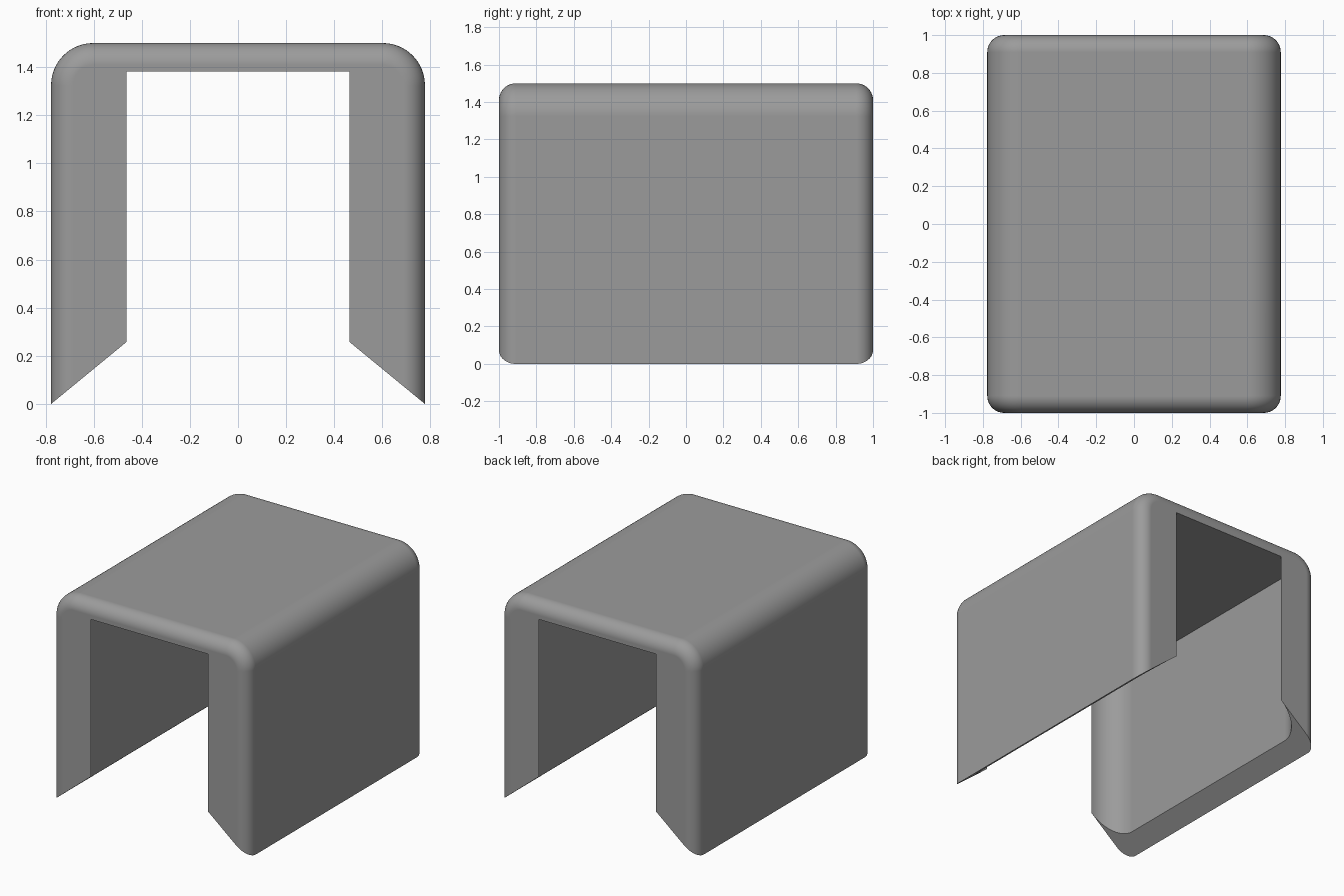
import bpy, bmesh, math

if "Cube" in bpy.data.objects:
    bpy.data.objects.remove(bpy.data.objects["Cube"], do_unlink=True)

W, L, H = 0.777, 1.0, 1.5        # half width, half length, height
TOP_R, END_R = 0.175, 0.09       # long top rounding, end rounding
OPEN_W, OPEN_H = 0.463, 1.382    # opening half width and ceiling height
IN_R = 0.195                     # rounding inside the cavity
SLOPE_Z = 0.258                  # foot height at the opening


def arc(cx, cy, r, start, end, n=16):
    """Points along an arc, angles in degrees."""
    angles = [math.radians(start + (end - start) * i / n) for i in range(n + 1)]
    return [(cx + r * math.cos(a), cy + r * math.sin(a)) for a in angles]


def prism(name, points, to_3d, depth):
    """Extrude a flat outline by the vector depth."""
    bm = bmesh.new()
    face = bm.faces.new([bm.verts.new(to_3d(*p)) for p in points])
    new = bmesh.ops.extrude_face_region(bm, geom=[face])["geom"]
    bmesh.ops.translate(bm, vec=depth, verts=[v for v in new if isinstance(v, bmesh.types.BMVert)])
    bmesh.ops.recalc_face_normals(bm, faces=bm.faces)
    mesh = bpy.data.meshes.new(name)
    bm.to_mesh(mesh)
    bm.free()
    obj = bpy.data.objects.new(name, mesh)
    bpy.context.collection.objects.link(obj)
    return obj


# Outer arch cover: rounded profile run front to back
profile = ([(W, -0.5)] + arc(W - TOP_R, H - TOP_R, TOP_R, 0, 90)
           + arc(-W + TOP_R, H - TOP_R, TOP_R, 90, 180) + [(-W, -0.5)])
cover = prism("arch_cover", profile, lambda x, z: (x, -L, z), (0, 2 * L, 0))

# Round the edges around both ends
bm = bmesh.new()
bm.from_mesh(cover.data)
rims = [e for e in bm.edges
        if abs(e.verts[0].co.y - e.verts[1].co.y) < 1e-4
        and max(v.co.z for v in e.verts) > -0.4]
bmesh.ops.bevel(bm, geom=rims, offset=END_R, segments=10, profile=0.5, affect="EDGES")
bm.to_mesh(cover.data)
bm.free()

# Cavity with rounded upright corners that flow into the open ends
quarter = arc(OPEN_W, L - IN_R, IN_R, 0, 90) + [(OPEN_W, L + 0.2)]
right_half = [(x, -y) for x, y in reversed(quarter)] + quarter
outline = right_half + [(-x, y) for x, y in reversed(right_half)]
cavity = prism("cavity_cutter", outline, lambda x, y: (x, y, -1), (0, 0, OPEN_H + 1))

# Wedge that slants the feet
slope = SLOPE_Z / (W - OPEN_W)
wedge = prism("foot_cutter", [(-2, (W - 2) * slope), (2, (W - 2) * slope), (0, W * slope)],
              lambda x, z: (x, -2, z), (0, 4, 0))

bpy.context.view_layer.objects.active = cover
cover.select_set(True)
for cutter in (cavity, wedge):
    mod = cover.modifiers.new(cutter.name, "BOOLEAN")
    mod.operation = "DIFFERENCE"
    mod.solver = "EXACT"
    mod.object = cutter
    bpy.ops.object.modifier_apply(modifier=mod.name)
    bpy.data.objects.remove(cutter, do_unlink=True)

# Smooth roundings with sharp cut edges
bpy.ops.object.shade_smooth_by_angle(angle=math.radians(30))
weighted = cover.modifiers.new("weighted_normals", "WEIGHTED_NORMAL")
weighted.keep_sharp = True

# Plain grey finish
grey = bpy.data.materials.new("plain_grey")
grey.use_nodes = True
colour = (0.33, 0.33, 0.33, 1)
grey.diffuse_color = colour
grey.node_tree.nodes["Principled BSDF"].inputs["Base Color"].default_value = colour
cover.data.materials.clear()
cover.data.materials.append(grey)
